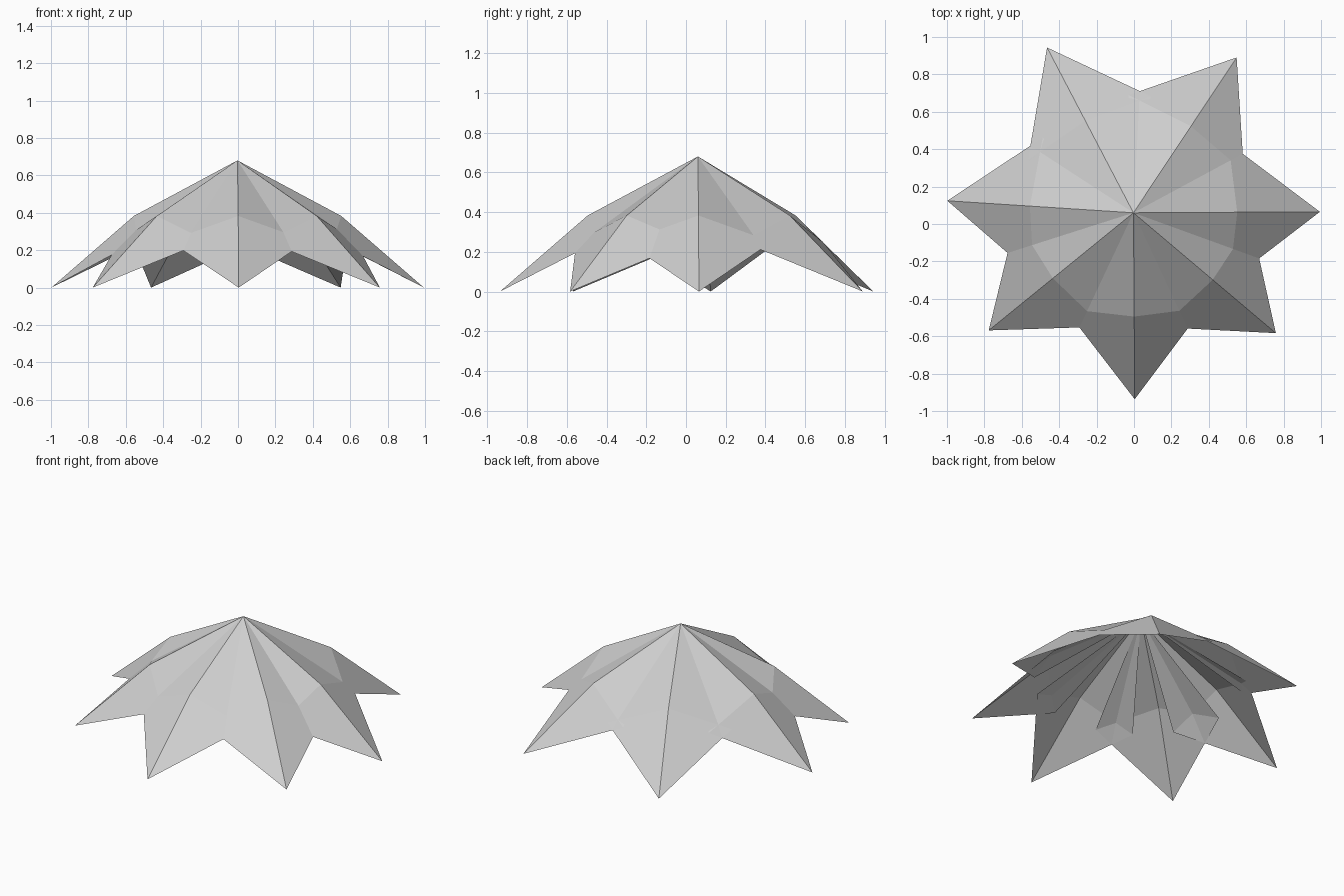
import bpy, bmesh, math

if "Cube" in bpy.data.objects:
    bpy.data.objects.remove(bpy.data.objects["Cube"])

grey = bpy.data.materials.new("light_grey")
grey.diffuse_color = (0.62, 0.62, 0.62, 1)
grey.use_nodes = True
grey.node_tree.nodes["Principled BSDF"].inputs["Base Color"].default_value = grey.diffuse_color

APEX = (-0.003, 0.06)
# one folded leaf pointing along +x: (distance out, sideways, height)
LEAF = [(0, 0, 0.68), (0.555, 0, 0.383), (0.997, 0, 0), (0.51, 0.37, 0.25), (0.51, -0.37, 0.25)]
FACES = [(0, 1, 3), (1, 2, 3), (0, 4, 1), (1, 4, 2)]


def make_leaf(name, degrees):
    a = math.radians(degrees)
    c, s = math.cos(a), math.sin(a)
    bm = bmesh.new()
    verts = [bm.verts.new((APEX[0] + x * c - y * s, APEX[1] + x * s + y * c, z))
             for x, y, z in LEAF]
    for f in FACES:
        bm.faces.new([verts[i] for i in f])
    mesh = bpy.data.meshes.new(name)
    bm.normal_update()
    bm.to_mesh(mesh)
    bm.free()
    mesh.materials.append(grey)
    obj = bpy.data.objects.new(name, mesh)
    bpy.context.collection.objects.link(obj)


# seven overlapping leaves, slightly unevenly spread around the apex
for i, angle in enumerate([0.3, 56.4, 117.6, 176.3, 219.1, 270.4, 319.8]):
    make_leaf(f"leaf_{i + 1}", angle)
